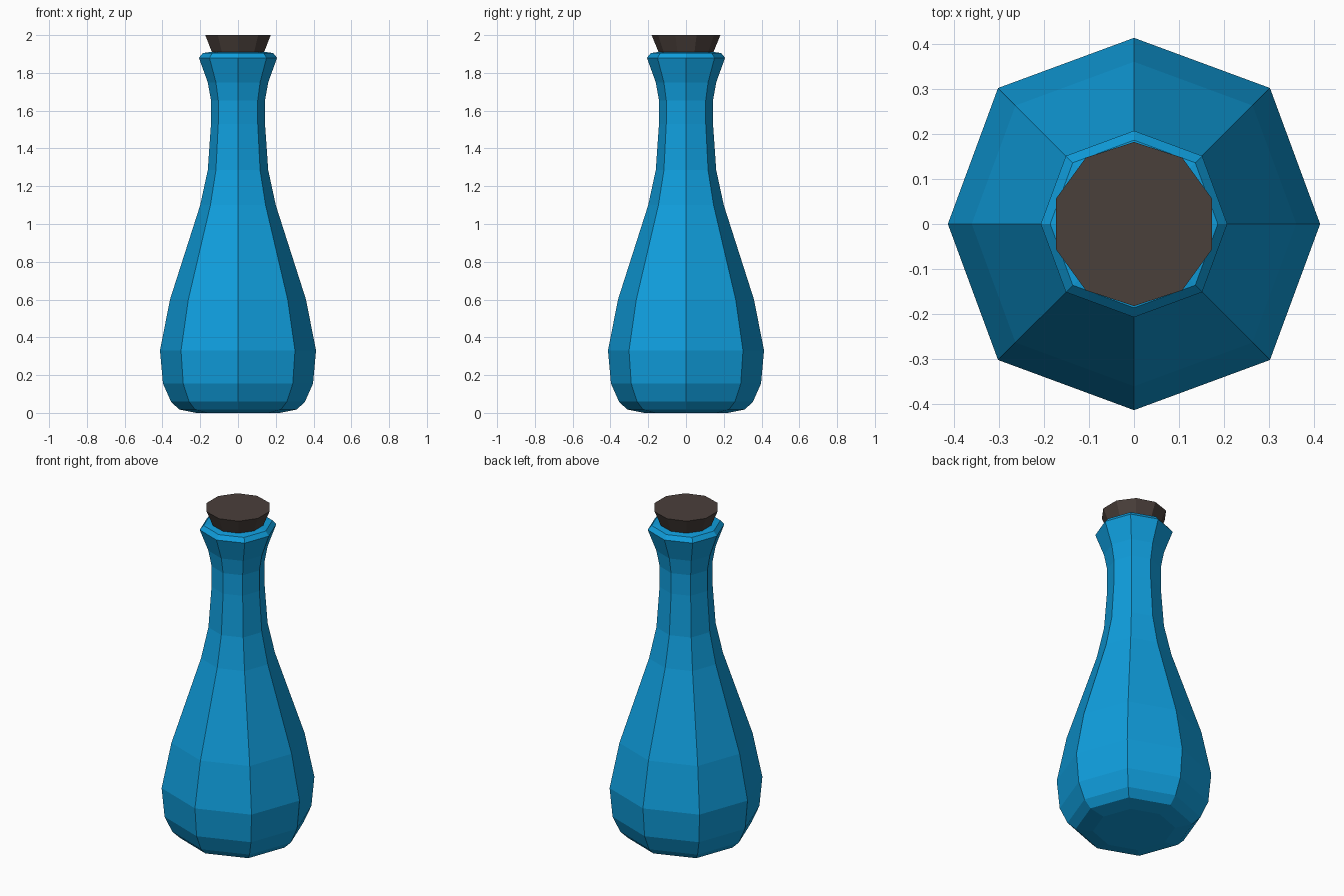
import bpy, bmesh, math

if "Cube" in bpy.data.objects:
    bpy.data.objects.remove(bpy.data.objects["Cube"])


def material(name, rgb):
    m = bpy.data.materials.new(name)
    m.diffuse_color = (*rgb, 1)
    m.use_nodes = True
    m.node_tree.nodes["Principled BSDF"].inputs["Base Color"].default_value = m.diffuse_color
    return m


def lathe(name, profile, sides, start, mat, diagonal=1.0):
    """Flat-faced solid from (radius, z) rings; odd corners are scaled by diagonal."""
    bm = bmesh.new()
    rings = []
    for r, z in profile:
        ring = []
        for i in range(sides):
            a = start + math.tau * i / sides
            k = r * (diagonal if i % 2 else 1.0)
            ring.append(bm.verts.new((k * math.cos(a), k * math.sin(a), z)))
        rings.append(ring)
    for low, high in zip(rings, rings[1:]):
        for i in range(sides):
            j = (i + 1) % sides
            bm.faces.new((low[i], low[j], high[j], high[i]))
    bm.faces.new(rings[0][::-1])
    bm.faces.new(rings[-1])
    mesh = bpy.data.meshes.new(name)
    bm.to_mesh(mesh)
    bm.free()
    mesh.materials.append(mat)
    obj = bpy.data.objects.new(name, mesh)
    bpy.context.collection.objects.link(obj)
    return obj


blue = material("blue_glass", (0.005, 0.34, 0.72))
brown = material("dark_cork", (0.068, 0.05, 0.043))

# Eight-sided bottle: base, belly, neck and flared lip
lathe("bottle", [
    (0.22, 0.0), (0.312, 0.018), (0.355, 0.06), (0.397, 0.155),
    (0.413, 0.33), (0.36, 0.60), (0.28, 0.85), (0.20, 1.10),
    (0.16, 1.285), (0.143, 1.53), (0.143, 1.655), (0.16, 1.75),
    (0.207, 1.88), (0.186, 1.905), (0.15, 1.91),
], 8, 0.0, blue, 1.033)

# Ten-sided tapered stopper
lathe("stopper", [(0.137, 1.89), (0.182, 2.0)], 10, math.pi / 2, brown)
